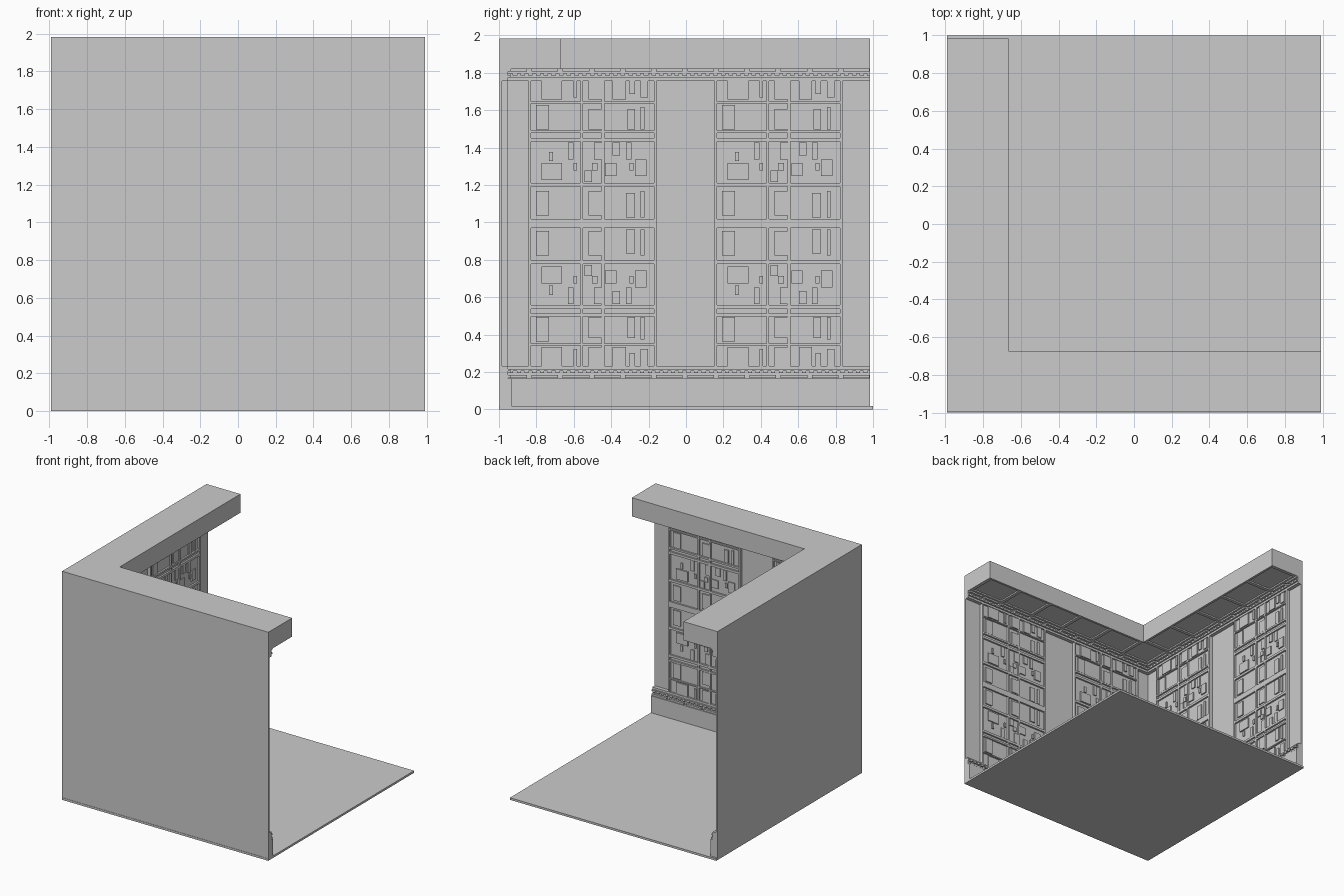
import bpy
import bmesh
from math import pi
from mathutils import Matrix, Vector

cube = bpy.data.objects.get("Cube")
if cube:
    bpy.data.objects.remove(cube)

HALF = 0.99          # half length of a wall
TOP, BOTTOM = 1.757, 0.233   # limits of the decorated zone
CENTRE = Matrix.Translation((0, -0.007, 0))
TURNS = {"side": CENTRE, "front": CENTRE @ Matrix.Rotation(pi / 2, 4, "Z")}


def make_object(name, boxes, matrix=Matrix()):
    """One mesh object out of boxes given as (low corner, high corner)."""
    bm = bmesh.new()
    for low, high in boxes:
        low, high = Vector(low), Vector(high)
        fit = Matrix.Translation((low + high) / 2) @ Matrix.Diagonal(high - low).to_4x4()
        bmesh.ops.create_cube(bm, size=1, matrix=fit)
    bm.transform(matrix)
    mesh = bpy.data.meshes.new(name)
    bm.to_mesh(mesh)
    bm.free()
    obj = bpy.data.objects.new(name, mesh)
    bpy.context.collection.objects.link(obj)
    return obj


def on_wall(depth, u0, u1, z0, z1, start=0.0):
    """Box standing off the outer wall face, running along the wall."""
    return (start - HALF, u0, z0), (depth - HALF, u1, z1)


def both_ends(depth, u0, u1, z0, z1):
    """The same box near the bottom and mirrored near the top."""
    flip = TOP + BOTTOM
    return [on_wall(depth, u0, u1, z0, z1),
            on_wall(depth, u0, u1, flip - z1, flip - z0)]


# Relief blocks of half a panel, in hundredths: left, near edge, right, far edge
BLOCKS = [
    # outer row
    (7, 0, 18, 10), (24, 0, 26, 9), (32, 0, 39, 10),
    (45, 0, 52, 10), (54, 0, 57, 7), (60, 0, 64, 9),
    (4, 13, 11, 26), (32, 15, 39, 26), (53, 15, 57, 26), (60, 14, 62, 26),
    # busy middle row
    (7, 44, 18, 53), (11, 38, 13, 43), (21, 33, 24, 42), (24, 44, 26, 48),
    (30, 48, 34, 54), (35, 33, 39, 42), (34, 44, 37, 48),
    (45, 33, 49, 40), (52, 33, 55, 42), (54, 44, 56, 48),
    (41, 44, 47, 51), (57, 42, 63, 51),
    # inner row
    (4, 59, 11, 72), (32, 59, 39, 72), (52, 60, 57, 73), (60, 59, 62, 73),
]
RAILS = [(0.11, 0.12), (0.265, 0.28), (0.305, 0.325), (0.545, 0.565), (0.738, 0.762)]
POSTS = [(0, 0.012), (0.278, 0.292), (0.39, 0.405), (0.67, 0.685)]
PANEL_WIDTH = 0.685
PANEL_STARTS = (-0.835, 0.16)


def panel_parts(u):
    """Backing plate, frame bars and relief blocks of one panel."""
    plate = [on_wall(0.03, u, u + PANEL_WIDTH, BOTTOM, TOP)]
    bars = [on_wall(0.045, u + a, u + b, BOTTOM, TOP) for a, b in POSTS]
    for a, b in RAILS:
        bars += both_ends(0.045, u, u + PANEL_WIDTH, BOTTOM + a, BOTTOM + b)
    blocks = []
    for rect in BLOCKS:
        left, near, right, far = (n / 100 for n in rect)
        blocks += both_ends(0.04, u + left, u + right, BOTTOM + near, BOTTOM + far)
    return plate, bars, blocks


for side, turn in TURNS.items():
    make_object(side + "_wall", [on_wall(0.014, -HALF, HALF, 0, 1.9)], turn)
    make_object(side + "_plinth", [on_wall(0.065, -HALF, HALF, 0, 0.165)], turn)

    # Moulding strips below and above the panels
    strips = both_ends(0.045, -HALF, HALF, 0.165, BOTTOM)
    make_object(side + "_mouldings", strips, turn)

    # Long raised tablets and small teeth along the mouldings
    tablets, teeth = [], []
    for i in range(12):
        u = -HALF + 0.005 + i * 0.1665
        tablets += both_ends(0.062, u, min(u + 0.142, HALF), 0.168, 0.183)
    for i in range(48):
        u = -HALF + 0.01 + i * 0.0412
        teeth += both_ends(0.058, u, u + 0.022, 0.195, 0.215)
    teeth += both_ends(0.058, -HALF, HALF, 0.205, 0.215)
    make_object(side + "_tablets", tablets, turn)
    make_object(side + "_teeth", teeth, turn)

    # Two decorated panels with plain strips between them
    for number, start in enumerate(PANEL_STARTS, 1):
        parts = panel_parts(start)
        for label, boxes in zip(("plate", "frame", "relief"), parts):
            make_object(f"{side}_panel_{number}_{label}", boxes, turn)

    # Ribs dividing the underside of the overhang into square coffers
    ends = (-0.665, HALF) if side == "side" else (-HALF, 0.665)
    ribs = [on_wall(0.325, *ends, 1.82, 1.835, start=0.305),
            on_wall(0.08, -HALF, HALF, 1.82, 1.835)]
    for i in range(7):
        u = -HALF + 0.015 + i * 0.325
        ribs.append(on_wall(0.325, u - 0.015, u + 0.015, 1.82, 1.835))
    make_object(side + "_overhang_ribs", ribs, turn)

# L-shaped overhang along the top of both walls
outline = [(-HALF, -HALF), (HALF, -HALF), (HALF, -0.665),
           (-0.665, -0.665), (-0.665, HALF), (-HALF, HALF)]
bm = bmesh.new()
face = bm.faces.new([bm.verts.new((x, y, 1.832)) for x, y in outline])
grown = bmesh.ops.extrude_face_region(bm, geom=[face])["geom"]
raised = [v for v in grown if isinstance(v, bmesh.types.BMVert)]
bmesh.ops.translate(bm, verts=raised, vec=(0, 0, 0.15))
bmesh.ops.recalc_face_normals(bm, faces=bm.faces)
bm.transform(CENTRE)
mesh = bpy.data.meshes.new("overhang")
bm.to_mesh(mesh)
bm.free()
bpy.context.collection.objects.link(bpy.data.objects.new("overhang", mesh))

# Floor slab
make_object("floor", [((-HALF, -1, 0), (HALF, 1, 0.018))])
